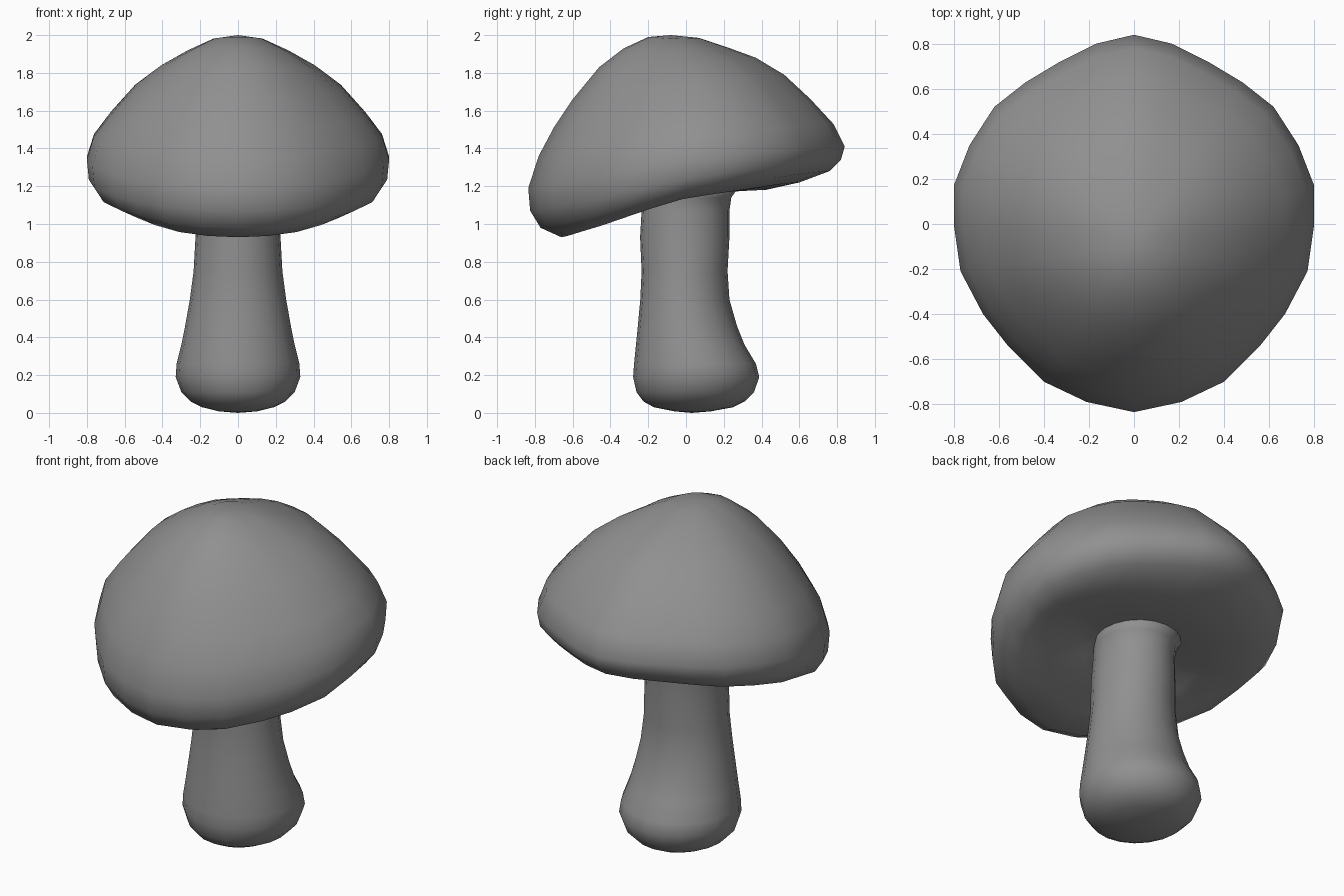
import bpy, bmesh, math

if "Cube" in bpy.data.objects:
    bpy.data.objects.remove(bpy.data.objects["Cube"])

grey = bpy.data.materials.new("dark_grey")
grey.diffuse_color = (.28, .28, .28, 1)
grey.use_nodes = True
grey.node_tree.nodes["Principled BSDF"].inputs["Base Color"].default_value = grey.diffuse_color


def loft(name, rings, start, end):
    """Skin closed rings of points, closing both ends with a fan."""
    bm = bmesh.new()
    loops = [[bm.verts.new(p) for p in ring] for ring in rings]
    n = len(loops[0])
    for a, b in zip(loops, loops[1:]):
        for i in range(n):
            j = (i + 1) % n
            bm.faces.new((a[i], a[j], b[j], b[i]))
    for loop, tip in ((loops[0], start), (loops[-1], end)):
        v = bm.verts.new(tip)
        for i in range(n):
            bm.faces.new((loop[i], loop[(i + 1) % n], v))
    bmesh.ops.recalc_face_normals(bm, faces=bm.faces)
    for f in bm.faces:
        f.smooth = True
    me = bpy.data.meshes.new(name)
    bm.to_mesh(me)
    bm.free()
    me.materials.append(grey)
    ob = bpy.data.objects.new(name, me)
    bpy.context.collection.objects.link(ob)
    return ob


# Cap outline from above (right half, back to front), mirrored to the left
half = [(0, .84), (.17, .80), (.33, .72), (.48, .63), (.62, .52), (.73, .35),
        (.80, .17), (.80, 0), (.77, -.21), (.67, -.40), (.56, -.54),
        (.40, -.70), (.21, -.79), (0, -.835)]
outline = half + [(-x, y) for x, y in half[-2:0:-1]]

# Cap profiles (distance from z axis, height), crown over the rim to the underside
front = [(.20, 1.99), (.33, 1.93), (.46, 1.83), (.60, 1.66), (.70, 1.51), (.78, 1.36),
         (.835, 1.19), (.825, 1.07), (.77, .98), (.66, .93), (.50, .98), (.30, 1.06)]
side = [(.13, 1.98), (.27, 1.91), (.41, 1.82), (.55, 1.71), (.68, 1.56), (.765, 1.45),
        (.80, 1.33), (.79, 1.22), (.74, 1.15), (.64, 1.12), (.45, 1.15), (.25, 1.17)]
back = [(.07, 1.985), (.22, 1.935), (.37, 1.88), (.52, 1.79), (.66, 1.66), (.78, 1.53),
        (.84, 1.41), (.82, 1.34), (.76, 1.28), (.60, 1.22), (.42, 1.18), (.30, 1.18)]

AY = -.08  # the crown sits slightly forward
rings = []
for f, s, b in zip(front, side, back):
    tf, ts, tb = (f[0] + AY) / (.835 + AY), s[0] / .80, (b[0] - AY) / (.84 - AY)
    ring = []
    for x, y in outline:
        sn = (y - AY) / math.hypot(x, y - AY)
        w = abs(sn) ** 1.4
        wz = abs(sn) ** .9  # the rim drops quickly towards the front
        t_end, z_end = (tb, b[1]) if sn > 0 else (tf, f[1])
        t = ts + (t_end - ts) * w
        z = s[1] + (z_end - s[1]) * wz
        ring.append((x * t, AY + (y - AY) * t, z))
    rings.append(ring)
loft("cap", rings, (0, AY, 2.0), (0, 0, 1.17))

# Stem: height, half width, front y, back y
sections = [(.008, .10, -.06, .13), (.03, .19, -.17, .25), (.06, .25, -.225, .31),
            (.11, .30, -.262, .36), (.19, .33, -.28, .388), (.26, .325, -.275, .37),
            (.36, .30, -.265, .31), (.46, .28, -.255, .27), (.60, .255, -.242, .23),
            (.75, .235, -.235, .22), (.93, .225, -.243, .23), (1.07, .215, -.235, .23),
            (1.14, .22, -.225, .24), (1.19, .24, -.20, .275)]
N = 20
stem_rings = []
for z, rx, y0, y1 in sections:
    c, ry = (y0 + y1) / 2, (y1 - y0) / 2
    stem_rings.append([(rx * math.cos(math.tau * i / N), c + ry * math.sin(math.tau * i / N), z)
                       for i in range(N)])
loft("stem", stem_rings, (0, .03, 0), (0, .03, 1.2))
